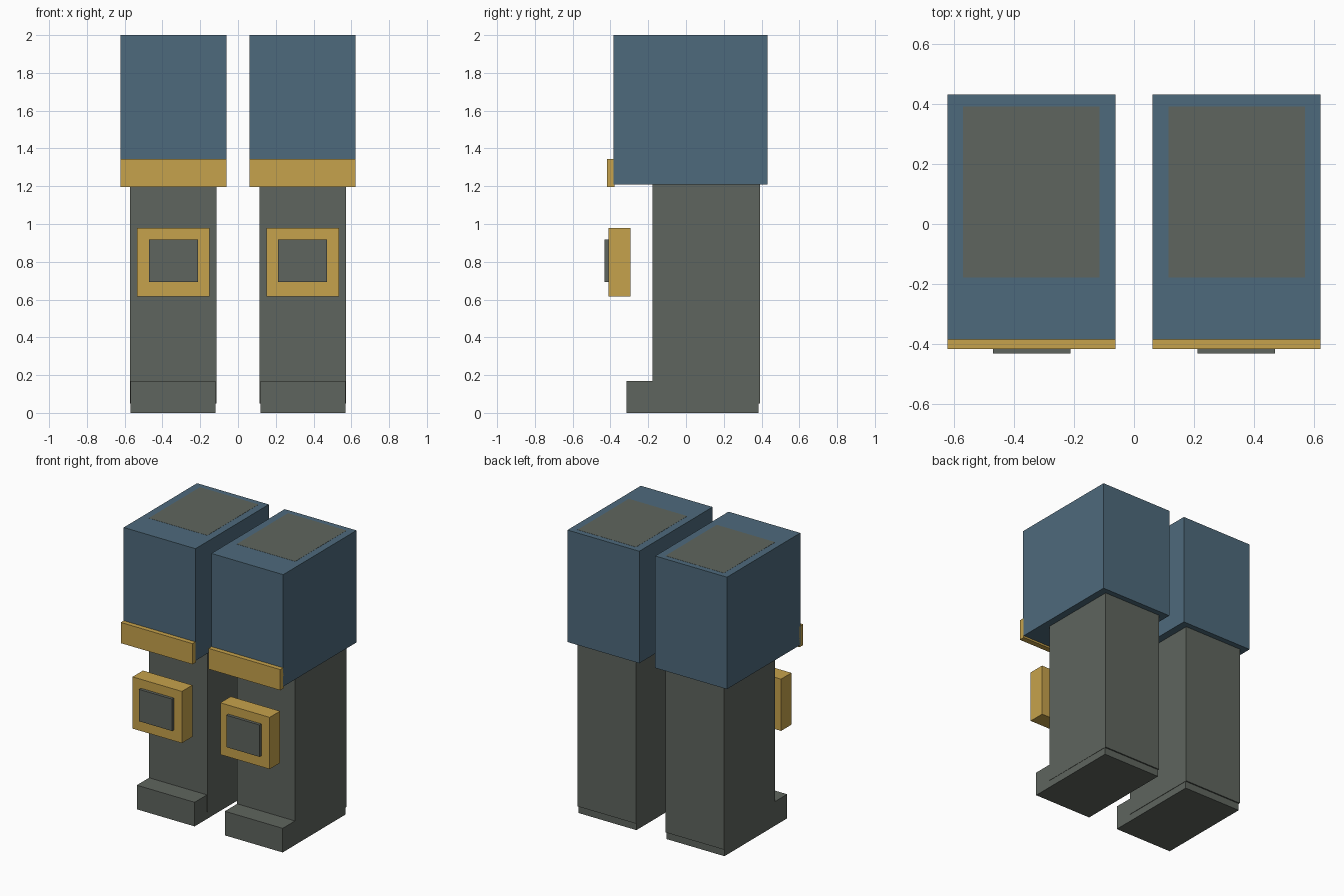
import bpy
import bmesh
from mathutils import Vector

cube = bpy.data.objects.get("Cube")
if cube:
    bpy.data.objects.remove(cube, do_unlink=True)


def make_material(name, rgb):
    mat = bpy.data.materials.new(name)
    mat.use_nodes = True
    colour = (*rgb, 1.0)
    mat.diffuse_color = colour
    mat.node_tree.nodes["Principled BSDF"].inputs["Base Color"].default_value = colour
    return mat


blue = make_material("slate blue", (0.076, 0.144, 0.202))
grey = make_material("olive grey", (0.114, 0.130, 0.112))
gold = make_material("muted gold", (0.565, 0.362, 0.072))


def box(name, x, y, z, mat):
    """Flat-faced box spanning the given x, y and z ranges."""
    low, high = (Vector(corner) for corner in zip(x, y, z))
    bm = bmesh.new()
    bmesh.ops.create_cube(bm, size=1)
    bmesh.ops.scale(bm, vec=high - low, verts=bm.verts)
    mesh = bpy.data.meshes.new(name)
    bm.to_mesh(mesh)
    bm.free()
    mesh.materials.append(mat)
    obj = bpy.data.objects.new(name, mesh)
    obj.location = (low + high) / 2
    bpy.context.collection.objects.link(obj)


# Part name, x range on the left leg, y range, z range, colour
parts = [
    # The leg core runs up through the thigh and shows at its top
    ("leg", (0.115, 0.571), (-0.178, 0.393), (0.05, 2.001), grey),
    ("foot", (0.118, 0.569), (-0.315, 0.384), (0, 0.17), grey),
    ("thigh_armor", (0.062, 0.622), (-0.385, 0.432), (1.21, 2), blue),
    ("thigh_trim", (0.062, 0.622), (-0.418, -0.378), (1.197, 1.343), gold),
    # Knee pad floats in front of the shin
    ("knee_pad", (0.15, 0.535), (-0.411, -0.295), (0.615, 0.98), gold),
    ("knee_plate", (0.212, 0.47), (-0.432, -0.40), (0.692, 0.917), grey),
]

for name, x, y, z, mat in parts:
    box("left_" + name, x, y, z, mat)
    box("right_" + name, (-x[1], -x[0]), y, z, mat)
